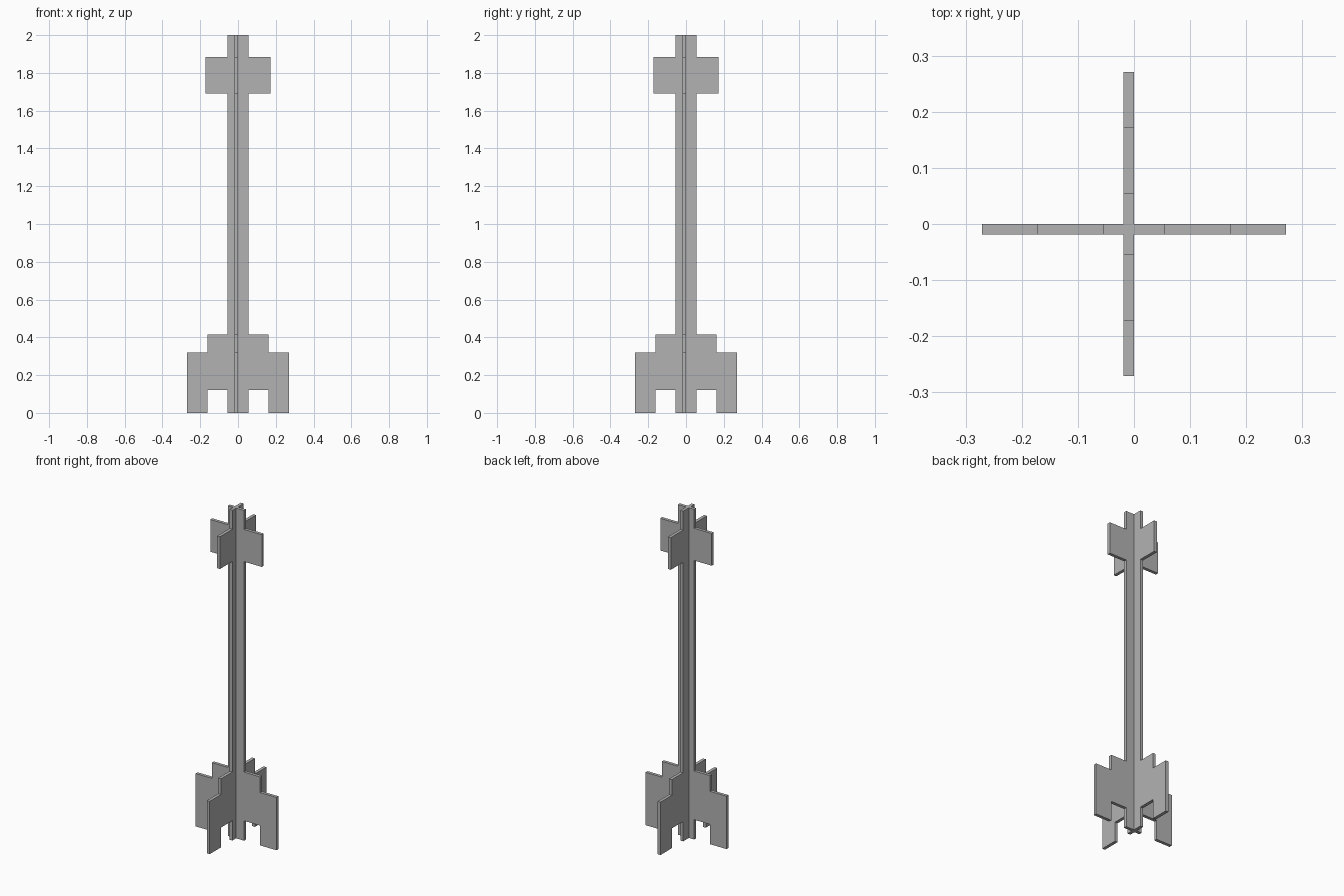
import bpy

cube = bpy.data.objects.get("Cube")
if cube:
    bpy.data.objects.remove(cube, do_unlink=True)

THICK = 0.019
STEM, SHOULDER, CAP, FOOT = 0.0545, 0.162, 0.1725, 0.271

# Outer edge of half a plate, from the bottom up: (distance out, height)
EDGE = [(STEM, 0), (STEM, 0.12), (SHOULDER, 0.12), (SHOULDER, 0),
        (FOOT, 0), (FOOT, 0.32), (SHOULDER, 0.32), (SHOULDER, 0.415),
        (STEM, 0.415), (STEM, 1.69), (CAP, 1.69), (CAP, 1.885),
        (STEM, 1.885), (STEM, 2)]

grey = bpy.data.materials.new("plain grey")
grey.use_nodes = True
colour = (0.45, 0.45, 0.45, 1)
grey.diffuse_color = colour
grey.node_tree.nodes["Principled BSDF"].inputs["Base Color"].default_value = colour


def plate(name, outline, along_x):
    """Extrude a closed outline into a thin upright plate."""
    def place(u, depth, z):
        return (u, depth, z) if along_x else (depth, u, z)
    n = len(outline)
    verts = [place(u, d, z) for d in (-THICK, 0) for u, z in outline]
    faces = [list(range(n)), list(range(2 * n - 1, n - 1, -1))]
    faces += [[(i + 1) % n, i, i + n, (i + 1) % n + n] for i in range(n)]
    mesh = bpy.data.meshes.new(name)
    mesh.from_pydata(verts, [], faces)
    # Keep the normals outward whichever way the outline runs
    area = sum(a[0] * b[1] - b[0] * a[1]
               for a, b in zip(outline, outline[1:] + outline[:1]))
    if (area > 0) != along_x:
        mesh.flip_normals()
    mesh.materials.append(grey)
    mesh.update()
    obj = bpy.data.objects.new(name, mesh)
    bpy.context.collection.objects.link(obj)


# Side-to-side plate, full width
mirrored = [(-u, z) for u, z in reversed(EDGE)]
plate("cross_plate", EDGE + mirrored, True)

# Front and back fins that butt against the full plate
plate("back_fin", [(0, 0)] + EDGE + [(0, 2)], False)
plate("front_fin", [(-THICK, 0)] + [(-u, z) for u, z in EDGE] + [(-THICK, 2)], False)
